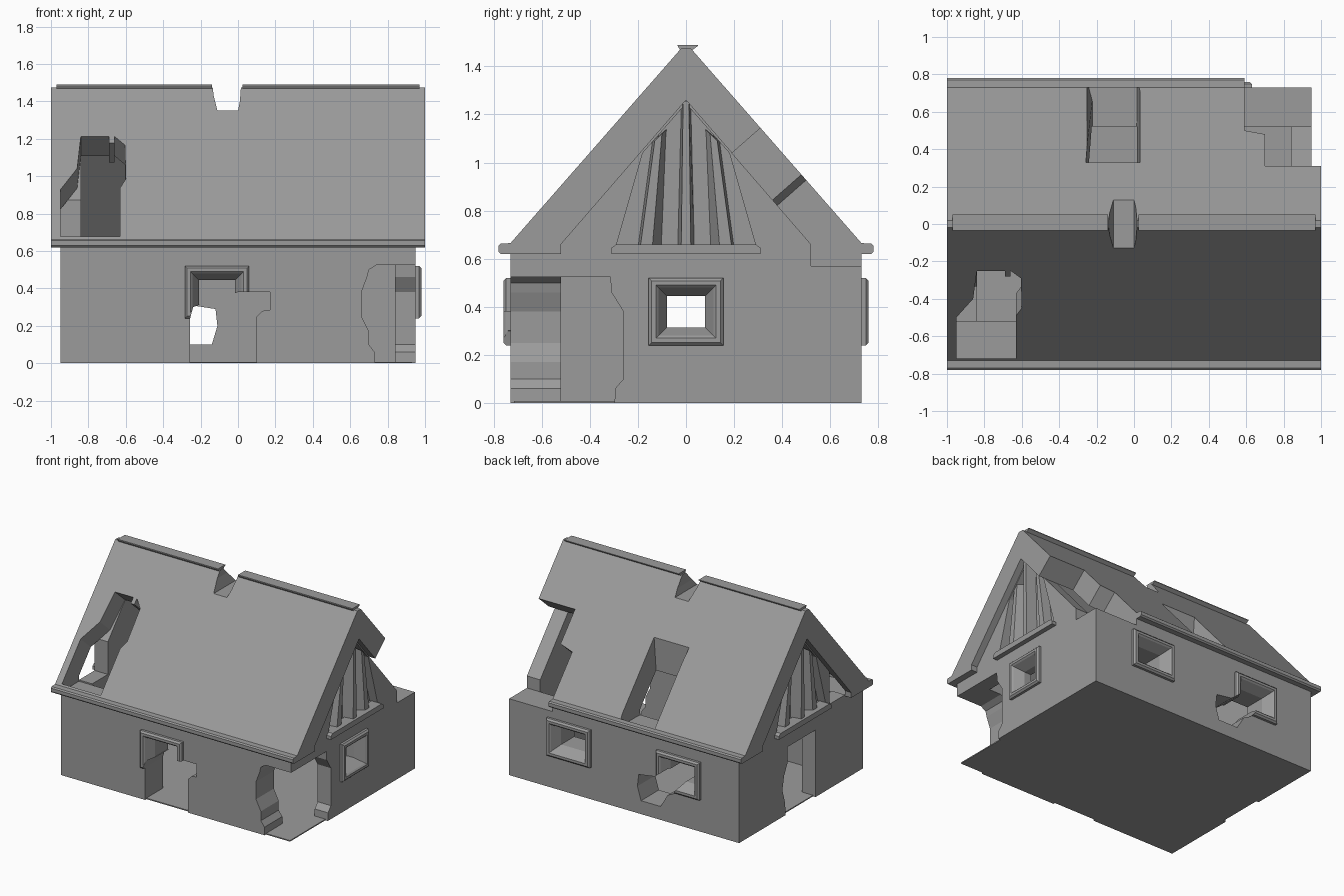
import bpy, bmesh
from mathutils import Vector

if "Cube" in bpy.data.objects:
    bpy.data.objects.remove(bpy.data.objects["Cube"])


def mesh_obj(name, verts, faces):
    bm = bmesh.new()
    vs = [bm.verts.new(v) for v in verts]
    for f in faces:
        bm.faces.new([vs[i] for i in f])
    bmesh.ops.recalc_face_normals(bm, faces=bm.faces)
    me = bpy.data.meshes.new(name)
    bm.to_mesh(me)
    bm.free()
    ob = bpy.data.objects.new(name, me)
    bpy.context.collection.objects.link(ob)
    return ob


def loft(name, lower, upper):
    n = len(lower)
    faces = [list(range(n)), list(range(n, 2 * n))]
    faces += [[i, (i + 1) % n, n + (i + 1) % n, n + i] for i in range(n)]
    return mesh_obj(name, lower + upper, faces)


def prism(name, pts, axis, a, b):
    """Extrude a (y,z) profile along x, or an (x,z) profile along y."""
    if axis == 'x':
        return loft(name, [(a, *p) for p in pts], [(b, *p) for p in pts])
    return loft(name, [(p[0], a, p[1]) for p in pts], [(p[0], b, p[1]) for p in pts])


def box(name, x0, x1, y0, y1, z0, z1):
    return prism(name, [(y0, z0), (y1, z0), (y1, z1), (y0, z1)], 'x', x0, x1)


def cut(targets, cutter):
    for t in targets:
        m = t.modifiers.new("cut", 'BOOLEAN')
        m.operation = 'DIFFERENCE'
        m.solver = 'EXACT'
        m.object = cutter
        bpy.context.view_layer.objects.active = t
        bpy.ops.object.modifier_apply(modifier=m.name)
    bpy.data.objects.remove(cutter)


def roof_hole(pts, side):
    """Cutter for a plan outline, running square to the roof slope."""
    n = Vector((0, .75 * side, .66))
    top, low = [], []
    for x, y in pts:
        p = Vector((x, y * side, 1.475 - (y - .02) * 1.141))
        if y > .6:
            top.append(p + Vector((0, 0, .14)))
            low.append(Vector((x, y * side, .3)))
        else:
            top.append(p + n * .1)
            low.append(p - n * .3)
    return loft("hole_cutter", low, top)


# walls with gable ends, hollow inside
walls = prism("walls", [(-.73, 0), (.73, 0), (.73, .62), (.52, .62), (.52, .66), (0, 1.26),
                        (-.52, .66), (-.52, .62), (-.73, .62)], 'x', -.95, .95)
cut([walls], box("cavity", -.84, .84, -.52, .52, -.1, 2))
floor = box("floor", -.93, .93, -.715, .715, 0, .008)

# roof shell with eaves and overhanging gable ends
roof = prism("roof", [(-.77, .62), (-.78, .63), (-.78, .655), (-.77, .663), (-.73, .665),
                      (-.02, 1.475), (.02, 1.475), (.73, .665), (.77, .663), (.78, .655),
                      (.78, .63), (.77, .62), (.52, .62), (.52, .66), (0, 1.26),
                      (-.52, .66), (-.52, .62)], 'x', -1, 1)

# ridge caps either side of the notch
for i, (a, b) in enumerate([(-.97, -.14), (.025, .97)]):
    prism("ridge_cap_%d" % i, [(-.022, 1.465), (.022, 1.465), (.05, 1.485), (.05, 1.49),
                               (-.035, 1.49), (-.035, 1.485)], 'x', a, b)

# broken roof openings
cut([roof], prism("notch", [(-.11, 1.35), (0, 1.35), (.01, 1.4), (.025, 1.6), (-.15, 1.6),
                            (-.13, 1.43)], 'y', -.4, .4))
cut([roof], roof_hole([(-.95, .72), (-.63, .72), (-.63, .49), (-.6, .45), (-.605, .29), (-.66, .25),
                       (-.66, .28), (-.69, .28), (-.69, .25), (-.84, .25), (-.86, .4),
                       (-.95, .5)], -1))
cut([roof], roof_hole([(.59, .87), (.59, .5), (.7, .48), (.7, .31), (1.1, .31), (1.1, .87)], 1))
cut([roof], loft("back_slot", [(-.215, .33, .5), (-.01, .33, .5), (-.01, .73, .5), (-.215, .73, .5)],
                 [(-.26, .33, 1.16), (.035, .33, 1.16), (.035, .73, .7), (-.26, .73, .7)]))
cut([walls], box("gable_gap", -1.1, -.83, -.6, -.335, .63, 1.2))
cut([walls], box("wall_top_gap", .59, 1.1, .52, .8, .57, .8))


# window frames: closed ring profile of (inset, outward depth)
def window(name, side, c, hw, depth):
    prof = [(0, -.02), (0, .018), (.012, .03), (.03, .03), (.04, .02), (.075, -.05),
            (.075, -depth), (.03, -depth)]
    face = {'front': -.73, 'back': .73, 'right': .95}[side]
    s = -1 if side == 'front' else 1

    def place(u, z, d):
        return (face + d, u, z) if side == 'right' else (u, face + s * d, z)

    verts, faces = [], []
    for inset, d in prof:
        w, h = hw - inset, .14 - inset
        verts += [place(c + w * a, .38 + h * b, d) for a, b in ((-1, -1), (1, -1), (1, 1), (-1, 1))]
    n = len(prof)
    for i in range(n):
        for k in range(4):
            j, m = (i + 1) % n, (k + 1) % 4
            faces.append([i * 4 + k, i * 4 + m, j * 4 + m, j * 4 + k])
    w = hw - .05
    pts = [(c - w, .29), (c + w, .29), (c + w, .47), (c - w, .47)]
    axis = 'x' if side == 'right' else 'y'
    ends = sorted((face - s * (depth + .05), face + s * .1))
    cut([walls], prism("window_cutter", pts, axis, *ends))
    return mesh_obj(name, verts, faces)


front_frame = window("front_frame", 'front', -.112, .172, .205)
right_frame = window("right_frame", 'right', 0, .155, .108)
back_frame_a = window("back_frame_a", 'back', .45, .18, .205)
back_frame_b = window("back_frame_b", 'back', -.455, .18, .205)

# broken openings: front doorway, back window, left doorway, front right corner
cut([walls, front_frame], prism("front_break", [
    (-.256, -.1), (-.256, .24), (-.24, .3), (-.11, .35), (0, .38), (.17, .38), (.17, .285),
    (.13, .28), (.1, .25), (.1, -.1)], 'y', -.9, -.45))
cut([walls, back_frame_b], prism("back_break", [
    (-.14, .1), (-.11, .2), (-.12, .29), (-.25, .31), (-.34, .38), (-.42, .36), (-.48, .32),
    (-.42, .23), (-.36, .2), (-.3, .1)], 'y', .45, .9))
cut([walls], prism("left_break", [
    (-.17, -.1), (-.17, .5), (.16, .5), (.16, .38), (.2, .3), (.22, .2), (.19, .1),
    (.17, -.1)], 'x', -1.1, -.8))
cut([walls], prism("corner_break_front", [
    (.735, -.1), (.73, .06), (.7, .1), (.7, .17), (.66, .25), (.66, .38), (.69, .46), (.7, .5),
    (.74, .525), (1.1, .525), (1.1, -.1)], 'y', -.9, -.5))
cut([walls], prism("corner_break_side", [
    (-.3, -.1), (-.295, .06), (-.26, .1), (-.26, .38), (-.31, .46), (-.315, .525), (-.9, .525),
    (-.9, -.1)], 'x', .8, 1.1))

# recessed gable panels with timber posts and sill
for label, s in (("right", 1), ("left", -1)):
    cut([walls], prism("panel_cutter", [(-.29, .655), (.29, .655), (.18, 1.04), (0, 1.245),
                                        (-.18, 1.04)], 'x', *sorted((s * .885, s * 1.1))))
    loft(label + "_gable_post",
         [(s * .88, -.035, .65), (s * .88, .035, .65), (s * .88, .02, 1.25), (s * .88, -.02, 1.25)],
         [(s * .965, -.02, .65), (s * .965, .02, .65), (s * .965, .012, 1.255), (s * .965, -.012, 1.255)])
    for m in (-1, 1):
        loft(label + "_gable_stud",
             [(s * .88, m * .1, .65), (s * .88, m * .2, .65), (s * .88, m * .14, 1.09), (s * .88, m * .08, 1.14)],
             [(s * .95, m * .14, .65), (s * .95, m * .19, .65), (s * .95, m * .13, 1.09), (s * .95, m * .1, 1.12)])
    prism(label + "_gable_sill", [(-.31, .62), (.31, .62), (.31, .645), (.29, .66), (-.29, .66),
                                  (-.31, .645)], 'x', *sorted((s * .9, s * .985)))

# one dark stone grey for every part
stone = bpy.data.materials.new("dark_grey")
stone.diffuse_color = (.33, .33, .33, 1)
stone.use_nodes = True
stone.node_tree.nodes["Principled BSDF"].inputs["Base Color"].default_value = stone.diffuse_color
for ob in bpy.data.objects:
    ob.data.materials.clear()
    ob.data.materials.append(stone)
